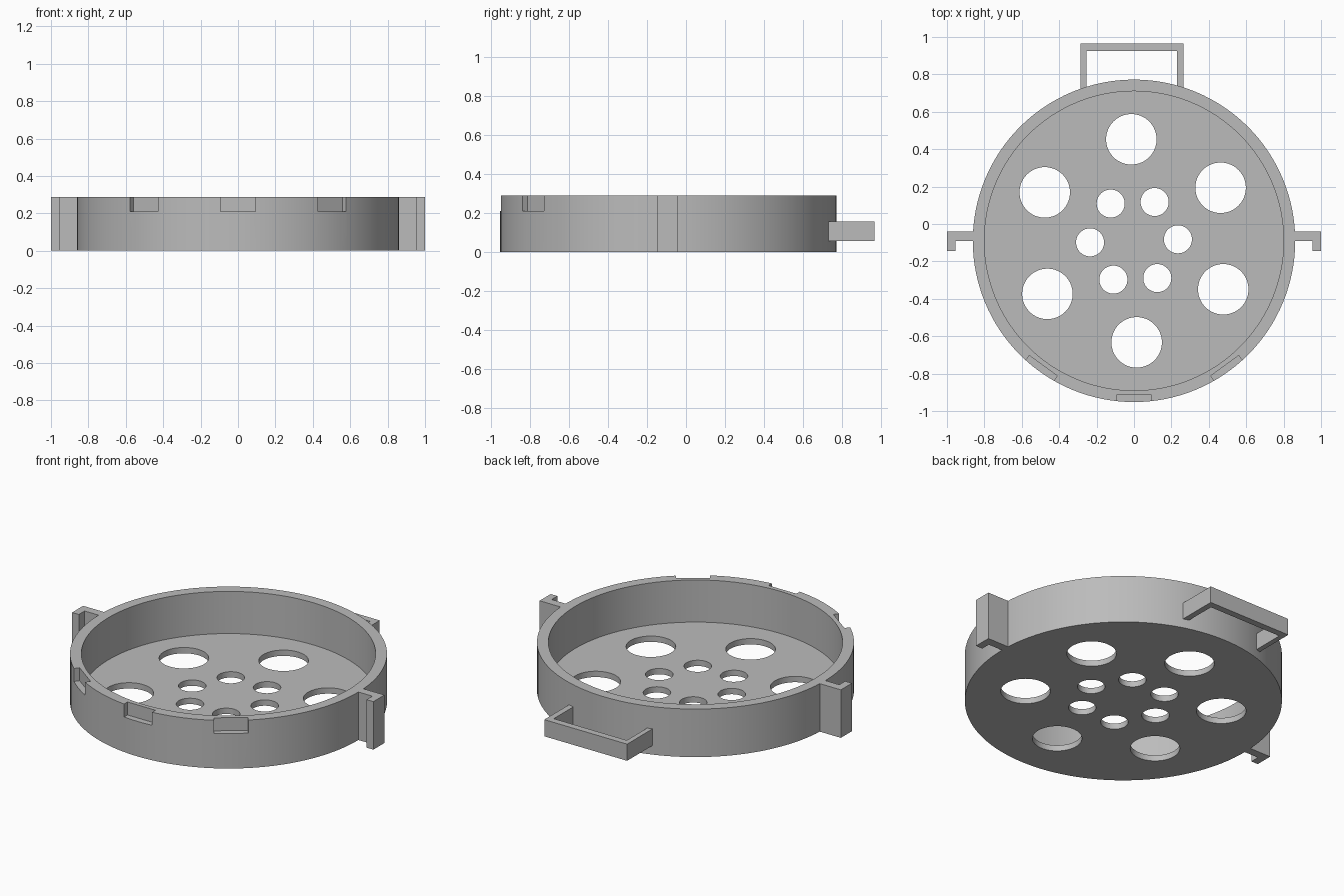
import bpy, bmesh, math
from mathutils import Matrix, Vector

cube = bpy.data.objects.get("Cube")
if cube:
    bpy.data.objects.remove(cube, do_unlink=True)

CY = -0.09          # centre of the round tray in y
R_OUT, R_IN = 0.862, 0.80
HEIGHT, FLOOR = 0.288, 0.035

grey = bpy.data.materials.new("light grey plastic")
grey.use_nodes = True
colour = (0.50, 0.50, 0.50, 1)
grey.diffuse_color = colour
grey.node_tree.nodes["Principled BSDF"].inputs["Base Color"].default_value = colour


def finish(name, bm):
    bmesh.ops.recalc_face_normals(bm, faces=bm.faces)
    mesh = bpy.data.meshes.new(name)
    bm.to_mesh(mesh)
    bm.free()
    mesh.materials.append(grey)
    obj = bpy.data.objects.new(name, mesh)
    bpy.context.collection.objects.link(obj)
    return obj


def add_cylinder(bm, x, y, r, z0, z1, segments):
    bmesh.ops.create_cone(bm, cap_ends=True, segments=segments, radius1=r, radius2=r,
                          depth=z1 - z0, matrix=Matrix.Translation((x, y, (z0 + z1) / 2)))


def prism(name, outline, z0, z1):
    bm = bmesh.new()
    face = bm.faces.new([bm.verts.new((x, y, z0)) for x, y in outline])
    side = bmesh.ops.extrude_face_region(bm, geom=[face])["geom"]
    bmesh.ops.translate(bm, vec=(0, 0, z1 - z0),
                        verts=[v for v in side if isinstance(v, bmesh.types.BMVert)])
    return finish(name, bm)


def polar(radius, degrees):
    a = math.radians(degrees)
    return radius * math.cos(a), CY + radius * math.sin(a)


# Round tray body
bm = bmesh.new()
add_cylinder(bm, 0, CY, R_OUT, 0, HEIGHT, 128)
tray = finish("tray", bm)

# Cutter for the hollow interior
bm = bmesh.new()
add_cylinder(bm, 0, CY, R_IN, FLOOR, 0.5, 128)
cutters = [finish("interior_cutter", bm)]

# Cutter for the two rings of floor holes
bm = bmesh.new()
for k in range(6):
    add_cylinder(bm, *polar(0.543, 31.5 + 60 * k), 0.135, -0.1, 0.15, 64)
    add_cylinder(bm, *polar(0.235, 2 + 60 * k), 0.075, -0.1, 0.15, 48)
cutters.append(finish("hole_cutter", bm))

# Cutter for the three rim notches
bm = bmesh.new()
for angle in (-36, 0, 36):
    matrix = (Matrix.Translation((0, CY, 0)) @ Matrix.Rotation(math.radians(angle), 4, "Z")
              @ Matrix.Translation((0, -0.925, 0.31)) @ Matrix.Diagonal((0.185, 0.2, 0.2, 1)))
    bmesh.ops.create_cube(bm, size=1, matrix=matrix)
cutters.append(finish("notch_cutter", bm))

for cutter in cutters:
    cutter.hide_render = True
    mod = tray.modifiers.new("cut", "BOOLEAN")
    mod.operation = "DIFFERENCE"
    mod.solver = "EXACT"
    mod.object = cutter
bpy.context.view_layer.objects.active = tray
tray.select_set(True)
for mod in list(tray.modifiers):
    bpy.ops.object.modifier_apply(modifier=mod.name)
for cutter in cutters:
    bpy.data.objects.remove(cutter, do_unlink=True)
bpy.ops.object.shade_smooth_by_angle(angle=math.radians(30))

# Side hooks, bent toward the front
for name, s in (("left_hook", 1), ("right_hook", -1)):
    outline = [(0.83, -0.04), (1, -0.04), (1, -0.145), (0.955, -0.145),
               (0.955, -0.09), (0.83, -0.09)]
    prism(name, [(s * x, y) for x, y in outline], 0, HEIGHT)

# Rectangular loop at the back
prism("back_loop", [(-0.285, 0.72), (-0.285, 0.965), (0.265, 0.965), (0.265, 0.72),
                    (0.23, 0.72), (0.23, 0.925), (-0.255, 0.925), (-0.255, 0.72)],
      0.055, 0.155)
